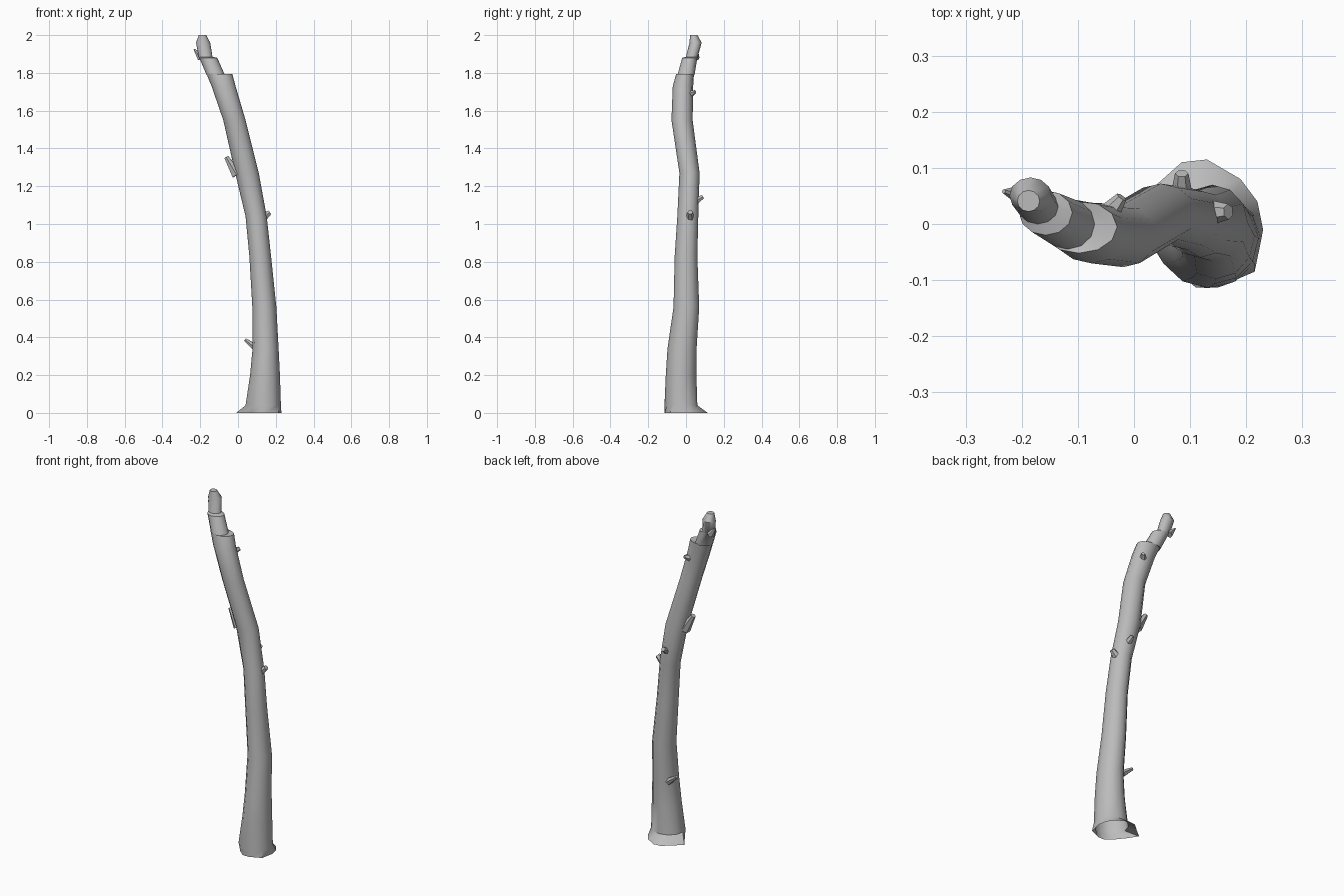
import bpy, bmesh, math
from mathutils import Vector

cube = bpy.data.objects.get("Cube")
if cube:
    bpy.data.objects.remove(cube, do_unlink=True)

SIDES = 12

bark = bpy.data.materials.new("grey_bark")
bark.use_nodes = True
bark.diffuse_color = (0.5, 0.5, 0.5, 1)
bark.node_tree.nodes["Principled BSDF"].inputs["Base Color"].default_value = (0.5, 0.5, 0.5, 1)


def loft(name, rings, cap_start=False, sharp=40):
    """Skin a list of equally sized point rings and close the far end."""
    bm = bmesh.new()
    loops = [[bm.verts.new(p) for p in ring] for ring in rings]
    for a, b in zip(loops, loops[1:]):
        for i in range(len(a)):
            j = (i + 1) % len(a)
            bm.faces.new((a[i], a[j], b[j], b[i]))
    bm.faces.new(loops[-1])
    if cap_start:
        bm.faces.new(loops[0][::-1])
    mesh = bpy.data.meshes.new(name)
    bm.to_mesh(mesh)
    bm.free()
    mesh.materials.append(bark)
    obj = bpy.data.objects.new(name, mesh)
    bpy.context.collection.objects.link(obj)
    bpy.ops.object.select_all(action='DESELECT')
    obj.select_set(True)
    bpy.context.view_layer.objects.active = obj
    bpy.ops.object.shade_smooth_by_angle(angle=math.radians(sharp))
    return obj


def oval(z, x0, x1, y0, y1):
    """Horizontal oval filling the given x and y extents."""
    ring = []
    for i in range(SIDES):
        a = math.tau * i / SIDES
        ring.append(((x0 + x1) / 2 + (x1 - x0) / 2 * math.cos(a),
                     (y0 + y1) / 2 + (y1 - y0) / 2 * math.sin(a), z))
    return ring


# Trunk: open flared foot, leaning stem, stepped broken tip
foot = [(0.23, -0.01), (0.22, 0.04), (0.19, 0.08), (0.13, 0.115),
        (0.085, 0.11), (0.04, 0.07), (-0.01, 0.03), (0.03, -0.03),
        (0.07, -0.08), (0.11, -0.113), (0.15, -0.113), (0.215, -0.085)]
stem = [
    (0.04, 0.04, 0.227, -0.114, 0.06),
    (0.2, 0.064, 0.222, -0.107, 0.055),
    (0.34, 0.077, 0.215, -0.098, 0.056),
    (0.56, 0.076, 0.203, -0.066, 0.07),
    (0.83, 0.06, 0.175, -0.06, 0.06),
    (1.04, 0.04, 0.152, -0.046, 0.065),
    (1.27, -0.015, 0.11, -0.035, 0.072),
    (1.55, -0.078, 0.04, -0.077, 0.035),
    (1.73, -0.14, -0.013, -0.07, 0.038),
    (1.795, -0.167, -0.03, -0.052, 0.042),
    (1.79, -0.167, -0.07, -0.045, 0.045),
    (1.88, -0.205, -0.11, -0.02, 0.06),
    (1.885, -0.208, -0.135, 0.0, 0.062),
    (1.96, -0.222, -0.147, 0.018, 0.083),
    (2.0, -0.208, -0.168, 0.022, 0.06),
]
loft("trunk", [[(x, y, 0) for x, y in foot]] + [oval(*s) for s in stem])


# Snapped twigs: tapering six-sided stubs from inside the bark to a tip
def twig(name, start, end, r0, r1):
    start, end = Vector(start), Vector(end)
    turn = (end - start).to_track_quat('Z', 'Y')
    rings = []
    for t, r in ((0, r0), (0.5, (r0 + r1) / 2), (1, r1)):
        c = start.lerp(end, t)
        rings.append([c + turn @ Vector((r * math.cos(k * math.tau / 6),
                                         r * math.sin(k * math.tau / 6), 0)) for k in range(6)])
    loft(name, rings, cap_start=True)


twig("lower_twig", (0.1, 0.02, 0.34), (0.038, 0.03, 0.388), 0.02, 0.009)
twig("left_twig", (0.13, 0.02, 1.03), (0.168, 0.022, 1.062), 0.024, 0.014)
twig("back_twig", (0.085, 0.05, 1.12), (0.085, 0.09, 1.145), 0.02, 0.012)
twig("right_twig", (-0.005, 0.015, 1.26), (-0.062, 0.02, 1.355), 0.03, 0.013)
twig("upper_twig", (-0.04, 0.025, 1.69), (-0.022, 0.048, 1.7), 0.018, 0.01)
twig("tip_splinter", (-0.195, 0.05, 1.88), (-0.232, 0.058, 1.925), 0.022, 0.004)
